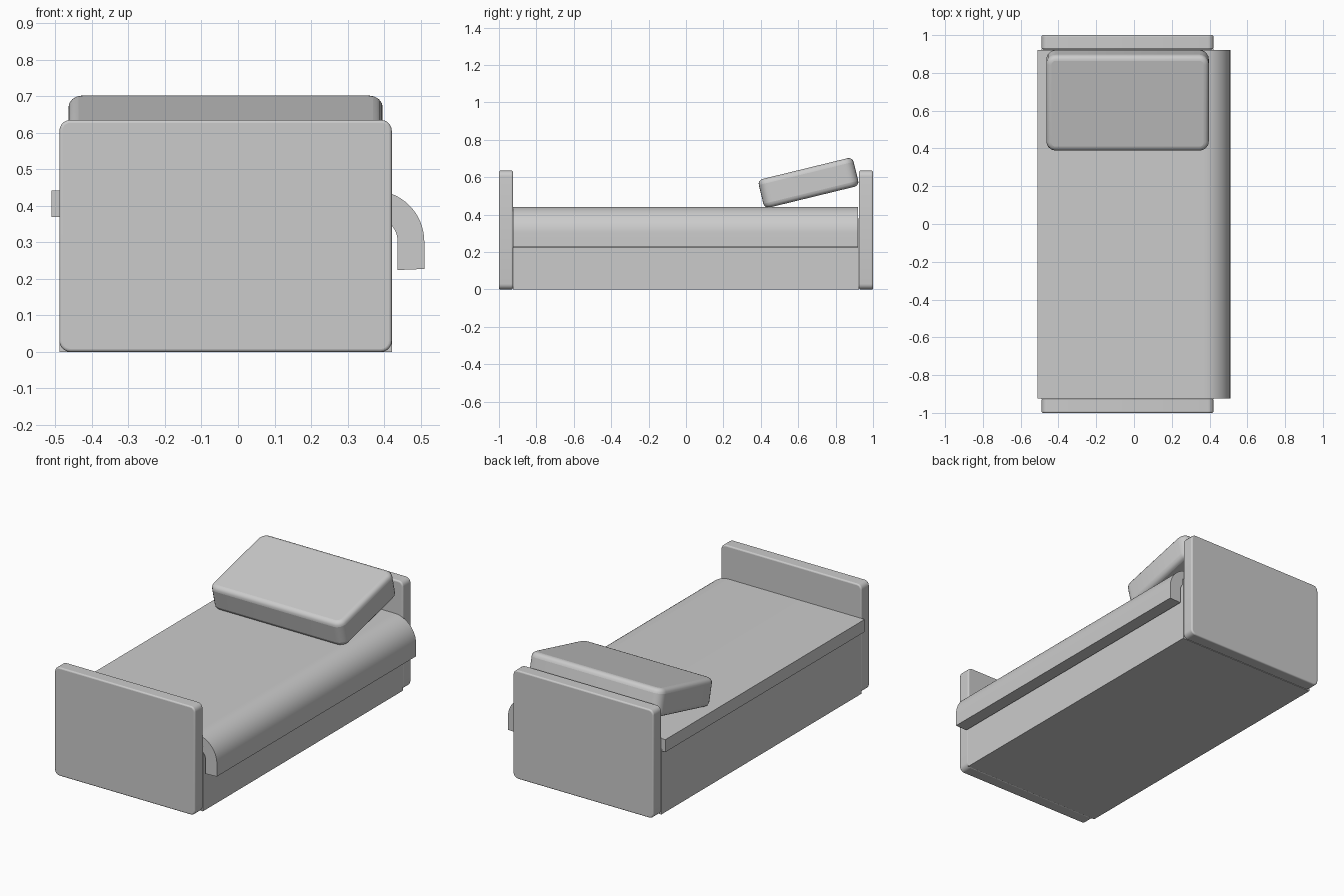
import bpy, bmesh
from math import sin, cos, pi, radians

if "Cube" in bpy.data.objects:
    bpy.data.objects.remove(bpy.data.objects["Cube"])


def finish(name, bm):
    bmesh.ops.recalc_face_normals(bm, faces=bm.faces)
    me = bpy.data.meshes.new(name)
    bm.to_mesh(me)
    bm.free()
    ob = bpy.data.objects.new(name, me)
    bpy.context.collection.objects.link(ob)
    return ob


def smooth(ob):
    bpy.ops.object.select_all(action='DESELECT')
    bpy.context.view_layer.objects.active = ob
    ob.select_set(True)
    bpy.ops.object.shade_smooth_by_angle(angle=radians(35))


def slab(name, centre, size, axis=None, corner=0, edge=0):
    """Box; edges along `axis` get a corner radius, the rims a small bevel."""
    bm = bmesh.new()
    bmesh.ops.create_cube(bm, size=1)
    bmesh.ops.scale(bm, vec=size, verts=bm.verts)
    if corner:
        edges = [e for e in bm.edges
                 if abs((e.verts[0].co - e.verts[1].co)[axis]) > 1e-4]
        bmesh.ops.bevel(bm, geom=edges, offset=corner, segments=5,
                        profile=0.5, affect='EDGES')
    ob = finish(name, bm)
    ob.location = centre
    if edge:
        mod = ob.modifiers.new("soft_rim", 'BEVEL')
        mod.width, mod.segments = edge, 4
        mod.limit_method, mod.angle_limit = 'ANGLE', radians(40)
    smooth(ob)
    return ob


# Bed base
slab("bed_base", (-0.034, 0, 0.19), (0.91, 1.852, 0.38))

# Footboard and headboard
for name, side in (("footboard", -1), ("headboard", 1)):
    slab(name, (-0.034, side * 0.9625, 0.3175), (0.91, 0.075, 0.635),
         axis=1, corner=0.03, edge=0.008)

# Pillow propped against the headboard
pillow = slab("pillow", (-0.034, 0.655, 0.57), (0.86, 0.522, 0.157),
              axis=2, corner=0.05, edge=0.027)
pillow.rotation_euler.x = radians(13.7)

# Blanket: flat on top, curling down over the right side
cx, cz, n = 0.37, 0.302, 16
r_out, r_in = 0.14, 0.067
arc = [(pi / 2) * (1 - i / n) for i in range(n + 1)]
outer = [(cx + r_out * cos(a), cz + r_out * sin(a)) for a in arc]
inner = [(cx + r_in * cos(a), cz + r_in * sin(a)) for a in arc]
profile = ([(-0.511, cz + r_out)] + outer + [(cx + r_out, 0.227)]
           + [(cx + r_in, 0.224)] + inner[::-1] + [(-0.511, cz + r_in)])
bm = bmesh.new()
face = bm.faces.new([bm.verts.new((x, -0.924, z)) for x, z in profile])
ext = bmesh.ops.extrude_face_region(bm, geom=[face])
bmesh.ops.translate(bm, vec=(0, 1.844, 0),
                    verts=[v for v in ext["geom"] if isinstance(v, bmesh.types.BMVert)])
smooth(finish("blanket", bm))
